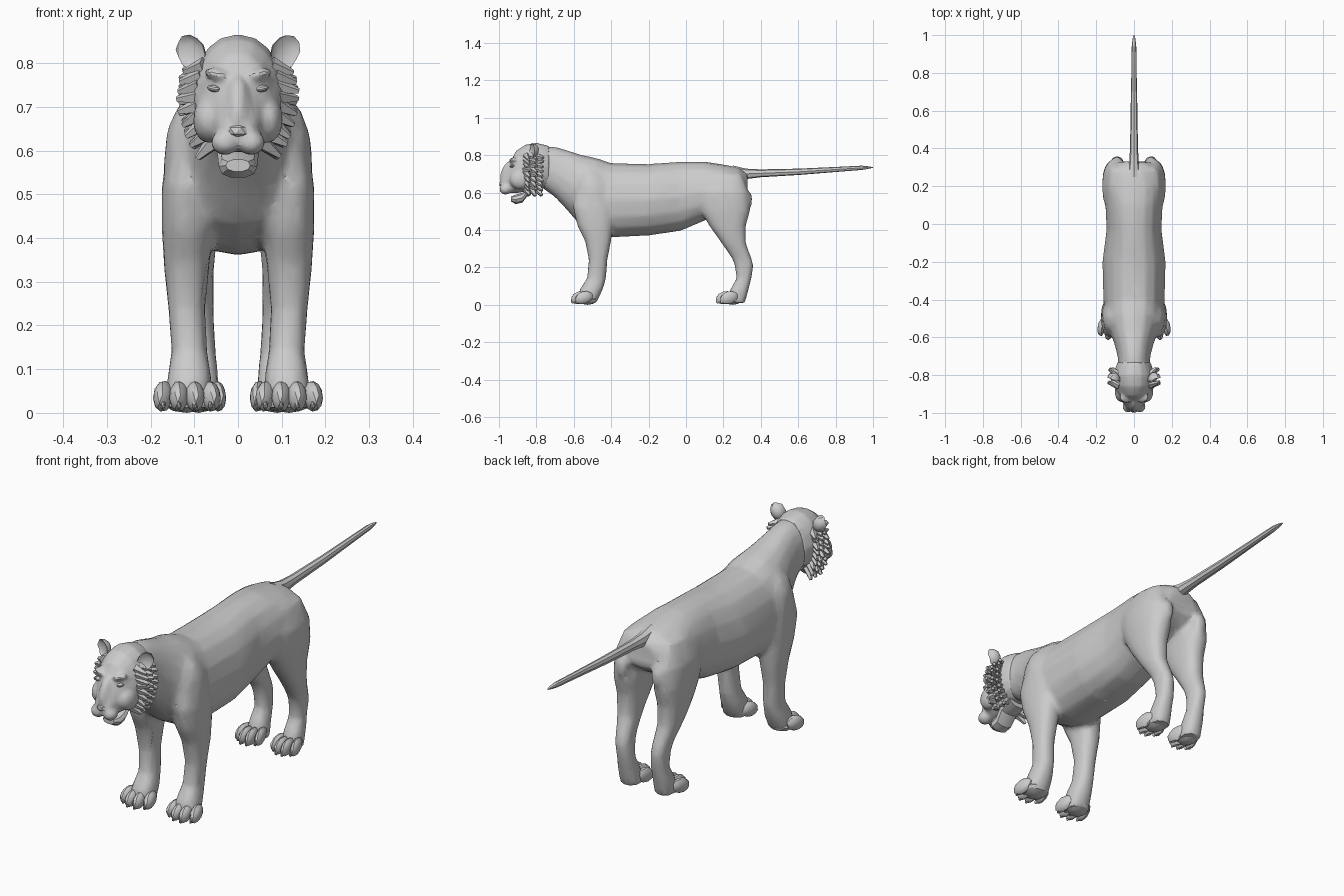
import bpy, bmesh, math, random
from mathutils import Vector, Matrix

random.seed(4)
cube = bpy.data.objects.get("Cube")
if cube:
    bpy.data.objects.remove(cube)

fur = bpy.data.materials.new("plain grey")
fur.use_nodes = True
GREY = (0.6, 0.6, 0.6, 1)
fur.diffuse_color = GREY
fur.node_tree.nodes["Principled BSDF"].inputs["Base Color"].default_value = GREY


def select(objects):
    bpy.ops.object.select_all(action='DESELECT')
    for ob in objects:
        ob.select_set(True)
    bpy.context.view_layer.objects.active = objects[0]


def make(name, bm):
    """Turn a bmesh into a named grey object."""
    bmesh.ops.recalc_face_normals(bm, faces=bm.faces)
    mesh = bpy.data.meshes.new(name)
    bm.to_mesh(mesh)
    bm.free()
    mesh.materials.append(fur)
    ob = bpy.data.objects.new(name, mesh)
    bpy.context.collection.objects.link(ob)
    return ob


def loft(name, axis, rows, side=1, taper=0, sides=16):
    """Skin of oval rings; each row is place, x limits, then the other axis limits."""
    bm = bmesh.new()
    rings = []
    for t, x0, x1, b0, b1 in rows:
        ring = []
        for i in range(sides):
            a = math.tau * i / sides
            c, s = math.cos(a), math.sin(a)
            c = math.copysign(abs(c) ** 0.85, c)
            s = math.copysign(abs(s) ** 0.85, s)
            x = (x0 + x1) / 2 + (x1 - x0) / 2 * c * (1 - taper * max(0, s))
            b = (b0 + b1) / 2 + (b1 - b0) / 2 * s
            ring.append(bm.verts.new((side * x, t, b) if axis == 'y' else (side * x, b, t)))
        rings.append(ring)
    for low, high in zip(rings, rings[1:]):
        for i in range(sides):
            j = (i + 1) % sides
            bm.faces.new((low[i], low[j], high[j], high[i]))
    bm.faces.new(rings[0])
    bm.faces.new(rings[-1])
    return make(name, bm)


def even(rows):
    """Expand (y, half width, bottom, top) rows to symmetric rings."""
    return [(y, -w, w, b, t) for y, w, b, t in rows]


def blob(name, place, size, turn=(0, 0, 0), detail=2):
    bm = bmesh.new()
    bmesh.ops.create_icosphere(bm, subdivisions=detail, radius=1)
    spin = Matrix.Rotation(turn[2], 4, 'Z') @ Matrix.Rotation(turn[1], 4, 'Y') @ Matrix.Rotation(turn[0], 4, 'X')
    bm.transform(Matrix.Translation(place) @ spin @ Matrix.Diagonal((*size, 1)))
    return make(name, bm)


def fuse(name, parts, voxel, ratio):
    """Merge overlapping parts to one skin with irregular facets."""
    select(parts)
    if len(parts) > 1:
        bpy.ops.object.join()
    ob = bpy.context.object
    ob.name = name
    m = ob.modifiers.new("skin", 'REMESH')
    m.mode, m.voxel_size = 'VOXEL', voxel
    m = ob.modifiers.new("soften", 'SMOOTH')
    m.factor, m.iterations = 0.5, 5
    m = ob.modifiers.new("facets", 'DECIMATE')
    m.ratio = ratio
    bpy.ops.object.convert(target='MESH')
    if not ob.data.materials:
        ob.data.materials.append(fur)
    return ob


# Torso and neck
torso = loft("torso", 'y', even([
    (-.79, .085, .64, .85), (-.7, .087, .575, .845), (-.63, .105, .5, .825),
    (-.57, .13, .43, .805), (-.48, .155, .38, .785), (-.4, .163, .36, .758),
    (-.2, .168, .37, .753), (-.03, .146, .395, .766), (.1, .152, .45, .766),
    (.2, .16, .5, .75), (.28, .135, .54, .735), (.33, .075, .58, .7)]), taper=.15)

# Legs
FRONT = [(.73, .05, .11, -.56, -.44), (.62, .07, .155, -.59, -.42),
         (.52, .06, .175, -.605, -.39), (.42, .055, .175, -.58, -.39),
         (.34, .065, .17, -.54, -.4), (.24, .075, .16, -.52, -.42),
         (.14, .07, .152, -.53, -.427), (.08, .06, .162, -.57, -.445),
         (.01, .06, .168, -.58, -.48)]
HIND = [(.7, .05, .13, .1, .3), (.6, .04, .168, .06, .335),
        (.5, .035, .168, .08, .343), (.42, .045, .16, .125, .32),
        (.33, .055, .148, .19, .32), (.25, .055, .13, .245, .35),
        (.21, .055, .125, .26, .362), (.14, .05, .122, .27, .35),
        (.08, .045, .13, .235, .335), (.01, .04, .132, .22, .315)]
skin = [torso]
for side in (1, -1):
    skin.append(loft("front_leg", 'z', FRONT, side))
    skin.append(loft("hind_leg", 'z', HIND, side))
    skin.append(blob("shoulder", (side * .105, -.49, .56), (.068, .1, .17), (.2, 0, 0)))
    skin.append(blob("heel_fur", (side * .09, .335, .56), (.03, .02, .05)))
fuse("body_and_legs", skin, .012, .18)

# Paws with four toes, claws and a pad
for side, label in ((1, "left"), (-1, "right")):
    for place, mid, spread, tip in (("front", .117, .036, -.617), ("hind", .09, .029, .158)):
        for k in range(4):
            f = k - 1.5
            back = .022 if abs(f) > 1 else 0
            x = side * (mid + f * spread)
            blob(f"{label}_{place}_toe_{k + 1}", (x, tip + .05 + back, .038),
                 (spread * .62, .05, .034), (.3, 0, side * f * .12), 2)
            blob(f"{label}_{place}_claw_{k + 1}", (x, tip + .012 + back, .018),
                 (.006, .012, .012), detail=1)
        blob(f"{label}_{place}_paw_pad", (side * mid, tip + .09, .028), (spread * 1.6, .055, .028))

# Tail
loft("tail", 'y', even([
    (.25, .035, .67, .745), (.32, .026, .672, .728), (.4, .021, .682, .724),
    (.6, .018, .694, .728), (.8, .014, .71, .737), (.94, .012, .721, .744),
    (.98, .008, .728, .74), (1, .002, .732, .736)]), sides=8)

# Head: skull, brow, cheeks and muzzle as one skin
head = [loft("skull", 'y', even([
    (-.99, .03, .62, .665), (-.97, .045, .605, .71), (-.945, .056, .595, .753),
    (-.91, .08, .595, .822), (-.86, .104, .605, .856), (-.8, .11, .62, .866),
    (-.73, .088, .62, .85)]), taper=.2)]
for side in (1, -1):
    head.append(blob("brow", (side * .05, -.925, .775), (.034, .02, .013), (0, side * -.2, side * .45)))
    head.append(blob("cheek", (side * .068, -.885, .67), (.036, .06, .055)))
    head.append(blob("muzzle_pad", (side * .03, -.965, .618), (.033, .034, .03)))
head.append(blob("nose_bridge", (0, -.958, .71), (.026, .03, .07), (-.4, 0, 0)))
fuse("head", head, .008, .25)

# Nose, jaw and eyes
blob("nose", (0, -.985, .645), (.026, .015, .017), detail=1)
loft("lower_jaw", 'y', even([
    (-.935, .028, .552, .58), (-.91, .044, .537, .59), (-.875, .045, .545, .6),
    (-.84, .05, .59, .64), (-.78, .05, .6, .68)]), sides=10)
for side, label in ((1, "left"), (-1, "right")):
    blob(f"{label}_eye", (side * .056, -.93, .742), (.016, .012, .008), (0, side * -.2, side * .5))

    # Cupped ears
    bm = bmesh.new()
    bmesh.ops.create_icosphere(bm, subdivisions=2, radius=1)
    for v in bm.verts:
        if v.co.y < 0:
            v.co.y *= -.35
    bm.transform(Matrix.Translation((side * .109, -.825, .825)) @ Matrix.Rotation(side * .35, 4, 'Z')
                 @ Matrix.Rotation(side * .5, 4, 'Y') @ Matrix.Diagonal((.034, .04, .042, 1)))
    make(f"{label}_ear", bm)

    # Ruff of overlapping tufts down the cheek
    bm = bmesh.new()
    for layer in range(3):
        for k in range(9):
            f = k / 8
            bulge = math.sin(math.pi * (.25 + .7 * f))
            root = Vector((side * (.06 + .042 * bulge), -.85 + .03 * layer, .79 - .18 * f))
            aim = Vector((side * 1, .35 + .25 * layer, -.15 - .8 * f * f))
            aim += Vector((0, random.uniform(-.2, .2), random.uniform(-.25, .25)))
            spin = aim.to_track_quat('Z', 'Y').to_matrix().to_4x4()
            bmesh.ops.create_cone(bm, cap_ends=True, segments=5, radius1=.021, radius2=.007,
                                  depth=.055, matrix=Matrix.Translation(root + aim.normalized() * .012) @ spin)
    make(f"{label}_ruff", bm)

# Smooth shading with crisp facets
parts = [ob for ob in bpy.context.scene.objects if ob.type == 'MESH' and fur.name in ob.data.materials]
select(parts)
bpy.ops.object.shade_smooth_by_angle(angle=math.radians(25))
